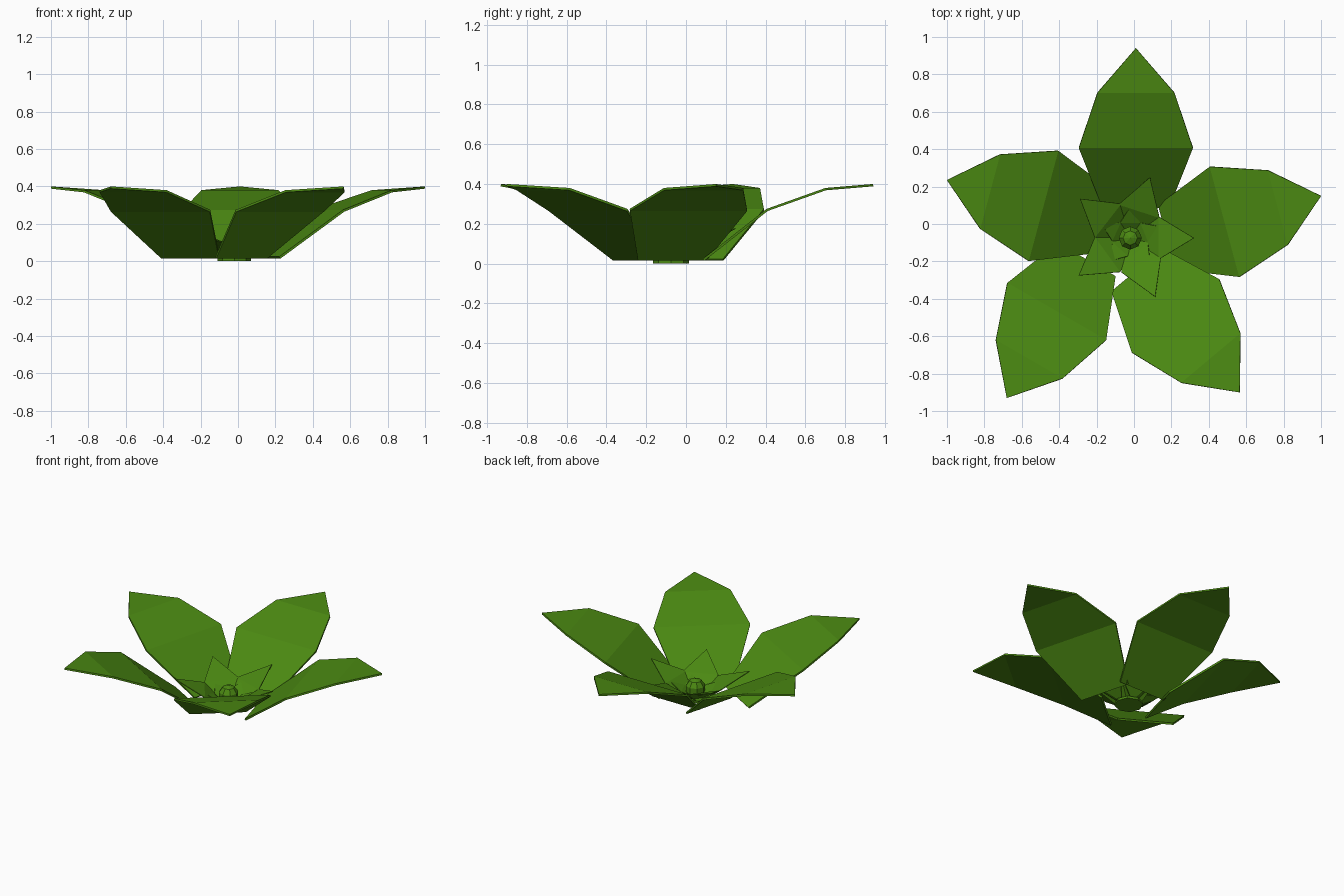
import bpy
import bmesh
from math import radians, cos, sin
from mathutils import Matrix, Vector

if "Cube" in bpy.data.objects:
    bpy.data.objects.remove(bpy.data.objects["Cube"])

green = bpy.data.materials.new("leaf green")
green.use_nodes = True
color = (0.07, 0.25, 0.006, 1)
green.diffuse_color = color
green.node_tree.nodes["Principled BSDF"].inputs["Base Color"].default_value = color

CENTER = Vector((-0.02, -0.075, 0))


def finish(name, bm):
    mesh = bpy.data.meshes.new(name)
    bm.to_mesh(mesh)
    bm.free()
    mesh.materials.append(green)
    obj = bpy.data.objects.new(name, mesh)
    bpy.context.collection.objects.link(obj)
    return obj


def petal(name, tip, angle, rows, thickness):
    """Pointed petal; rows run base to tip as (distance behind tip, half width, z)."""
    bm = bmesh.new()
    pairs = [[bm.verts.new((-d, side * w, z)) for side in (-1, 1)] for d, w, z in rows]
    for (a, b), (c, d) in zip(pairs, pairs[1:]):
        bm.faces.new((a, c, d, b))
    point = bm.verts.new((0, 0, tip[2]))
    bm.faces.new((pairs[-1][0], point, pairs[-1][1]))
    place = Matrix.Translation((tip[0], tip[1], 0)) @ Matrix.Rotation(radians(angle), 4, "Z")
    bm.transform(place)
    obj = finish(name, bm)
    solid = obj.modifiers.new("thickness", "SOLIDIFY")
    solid.thickness = thickness
    solid.offset = -1


# Five large outer petals
outer_rows = [(0.855, 0.178, 0.024), (0.535, 0.305, 0.275), (0.24, 0.206, 0.38)]
outer = [(0.01, 0.94, 90), (1.0, 0.15, 15), (0.565, -0.90, -50),
         (-0.68, -0.93, -120), (-1.0, 0.235, 165)]
for i, (x, y, angle) in enumerate(outer):
    petal(f"outer_petal_{i + 1}", (x, y, 0.4), angle, outer_rows, 0.012)

# Two inner rings of small spear-shaped petals
rings = [
    ("middle_petal", 0.34, 0.18, (72, 0, -67, -144, 142), [(0.29, 0.07, 0.02), (0.19, 0.115, 0.1)]),
    ("inner_petal", 0.165, 0.1, (90, 22, -50, -132, 155), [(0.13, 0.03, 0.02), (0.085, 0.055, 0.055)]),
]
for name, reach, height, angles, rows in rings:
    for i, angle in enumerate(angles):
        a = radians(angle)
        tip = CENTER + Vector((reach * cos(a), reach * sin(a), height))
        petal(f"{name}_{i + 1}", tip, angle, rows, 0.005)

# Faceted bud in the middle
bm = bmesh.new()
bmesh.ops.create_uvsphere(bm, u_segments=8, v_segments=5, radius=0.065)
bm.transform(Matrix.Translation(CENTER + Vector((0, 0, 0.066))))
finish("center_bud", bm)

# Small flat base under the bud
bm = bmesh.new()
bmesh.ops.create_cone(bm, cap_ends=True, segments=8, radius1=0.09, radius2=0.09, depth=0.015)
bm.transform(Matrix.Translation(CENTER + Vector((0, 0, 0.0075))))
finish("flower_base", bm)
